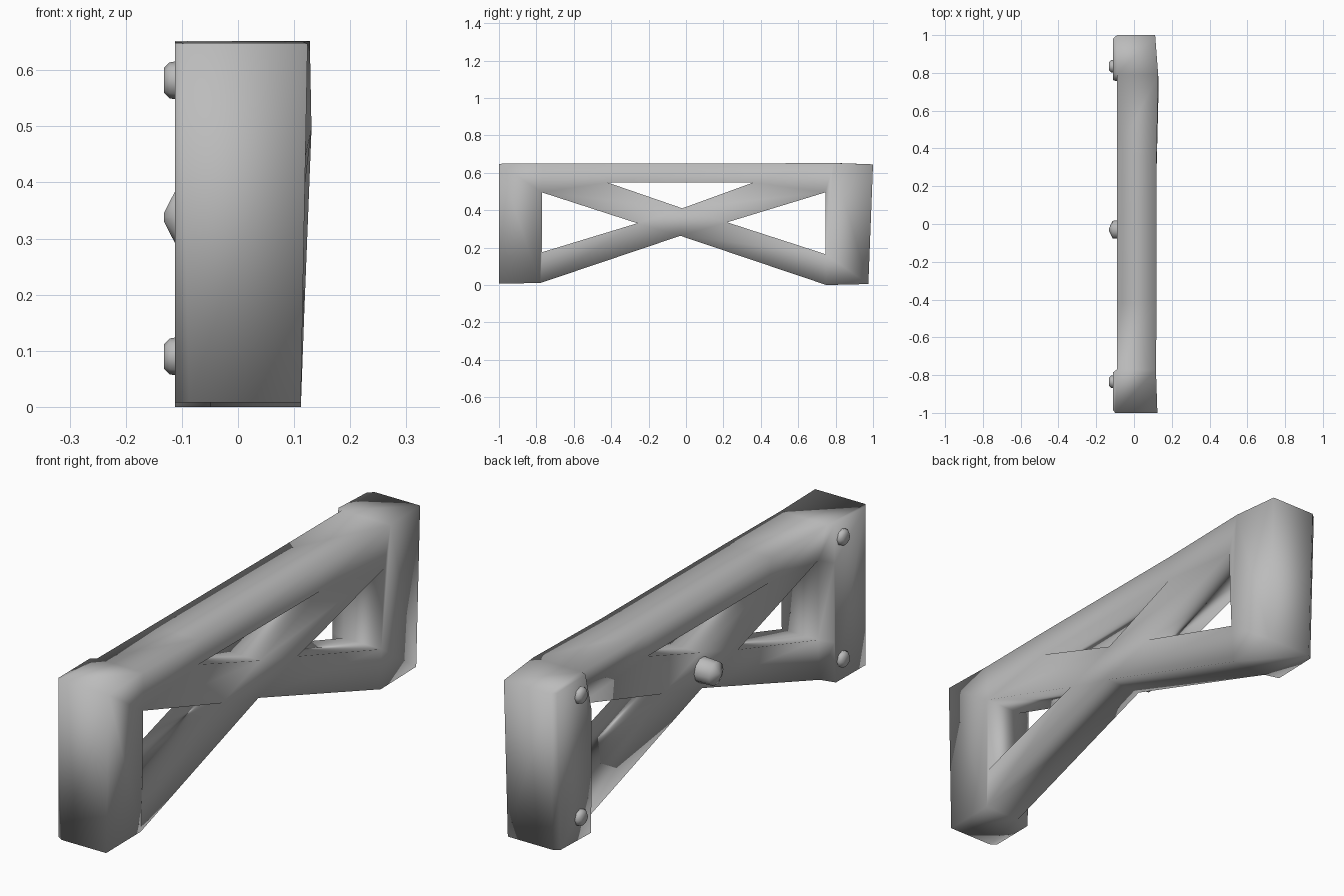
import bpy, bmesh, math

cube = bpy.data.objects.get("Cube")
if cube:
    bpy.data.objects.remove(cube, do_unlink=True)

grey = bpy.data.materials.new("plain_grey")
grey.use_nodes = True
colour = (0.5, 0.5, 0.5, 1)
grey.diffuse_color = colour
bsdf = grey.node_tree.nodes["Principled BSDF"]
bsdf.inputs["Base Color"].default_value = colour
bsdf.inputs["Roughness"].default_value = 0.8


def finish(name, bm):
    """Turn a bmesh into a smooth shaded object."""
    bmesh.ops.recalc_face_normals(bm, faces=bm.faces)
    mesh = bpy.data.meshes.new(name)
    bm.to_mesh(mesh)
    bm.free()
    mesh.materials.append(grey)
    mesh.shade_smooth()
    obj = bpy.data.objects.new(name, mesh)
    bpy.context.collection.objects.link(obj)


# Frame corners in side profile: y, z, then x of the left and right surfaces
corners = {
    "front_foot": (-1, 0.008, 0.112, -0.087), "front_heel": (-0.78, 0.01, 0.112, -0.05),
    "front_sill": (-0.77, 0.175, 0.112, -0.05), "front_head": (-0.77, 0.495, 0.116, -0.05),
    "front_inner_top": (-0.77, 0.65, 0.116, -0.09), "front_top": (-1, 0.648, 0.124, -0.1),
    "rail_front": (-0.42, 0.548, 0.118, -0.08), "rail_front_top": (-0.42, 0.65, 0.12, -0.09),
    "rail_back": (0.36, 0.548, 0.118, -0.08), "rail_back_top": (0.36, 0.65, 0.12, -0.09),
    "cross_front": (-0.26, 0.33, 0.112, -0.05), "cross_back": (0.22, 0.335, 0.112, -0.05),
    "cross_top": (-0.02, 0.41, 0.112, -0.05), "cross_bottom": (-0.03, 0.263, 0.112, -0.05),
    "back_foot": (0.975, 0.005, 0.112, -0.09), "back_heel": (0.75, 0, 0.112, -0.05),
    "back_sill": (0.745, 0.165, 0.118, -0.05), "back_head": (0.745, 0.495, 0.131, -0.05),
    "back_inner_top": (0.79, 0.652, 0.128, -0.09), "back_top": (1, 0.645, 0.112, -0.09),
}
# Panels of the frame: braces and rail, then the two posts
panels = [
    "front_heel cross_bottom cross_front front_sill",
    "cross_bottom back_heel back_sill cross_back",
    "cross_bottom cross_back cross_top cross_front",
    "front_head cross_front cross_top rail_front",
    "cross_top cross_back back_head rail_back",
    "front_head rail_front rail_front_top front_inner_top",
    "rail_front rail_back rail_back_top rail_front_top",
    "rail_back back_head back_inner_top rail_back_top",
]
posts = [
    "front_foot front_heel front_sill front_head front_inner_top front_top",
    "back_heel back_foot back_top back_inner_top back_head back_sill",
]

# One welded frame: both side skins, joined along the open edges
bm = bmesh.new()
left = {n: bm.verts.new((x, y, z)) for n, (y, z, x, _) in corners.items()}
right = {n: bm.verts.new((x, y, z)) for n, (y, z, _, x) in corners.items()}
opposite = {left[n]: right[n] for n in corners}
for panel in panels + posts:
    names = panel.split()
    bm.faces.new([left[n] for n in names])
    bm.faces.new([right[n] for n in reversed(names)])
rims = [e for e in bm.edges if e.is_boundary and e.verts[0] in opposite]
for edge in rims:
    a, b = edge.verts
    bm.faces.new((a, b, opposite[b], opposite[a]))

# Posts stand proud of the braces on the right side, with sloping flanks
for post, middle in zip(posts, (-0.885, 0.865)):
    base = [right[n] for n in post.split()]
    bm.faces.remove(bm.faces.get(base))
    pad = [bm.verts.new((-0.112, v.co.y + (middle - v.co.y) * 0.14, v.co.z)) for v in base]
    bm.faces.new(pad)
    for i in range(len(base)):
        j = (i + 1) % len(base)
        bm.faces.new((base[i], base[j], pad[j], pad[i]))
finish("cross_braced_frame", bm)


def stud(name, y, z, rings, segments):
    """Blunt stud pointing out of the right side, from (x, radius) rings."""
    bm = bmesh.new()
    loops = []
    for x, radius in rings:
        angles = [math.tau * i / segments for i in range(segments)]
        loops.append([bm.verts.new((x, y + radius * math.cos(t), z + radius * math.sin(t)))
                      for t in angles])
    for a, b in zip(loops, loops[1:]):
        for i in range(segments):
            j = (i + 1) % segments
            bm.faces.new((a[i], a[j], b[j], b[i]))
    bm.faces.new(loops[-1])
    finish(name, bm)


# Studs on the posts and the crossing
for end, y in (("front", -0.835), ("back", 0.835)):
    for level, z in (("lower", 0.09), ("upper", 0.582)):
        stud(f"{end}_{level}_stud", y, z, [(-0.11, 0.034), (-0.122, 0.032), (-0.132, 0.022)], 8)
stud("centre_stud", -0.03, 0.338, [(-0.05, 0.05), (-0.113, 0.047), (-0.132, 0.008)], 10)
